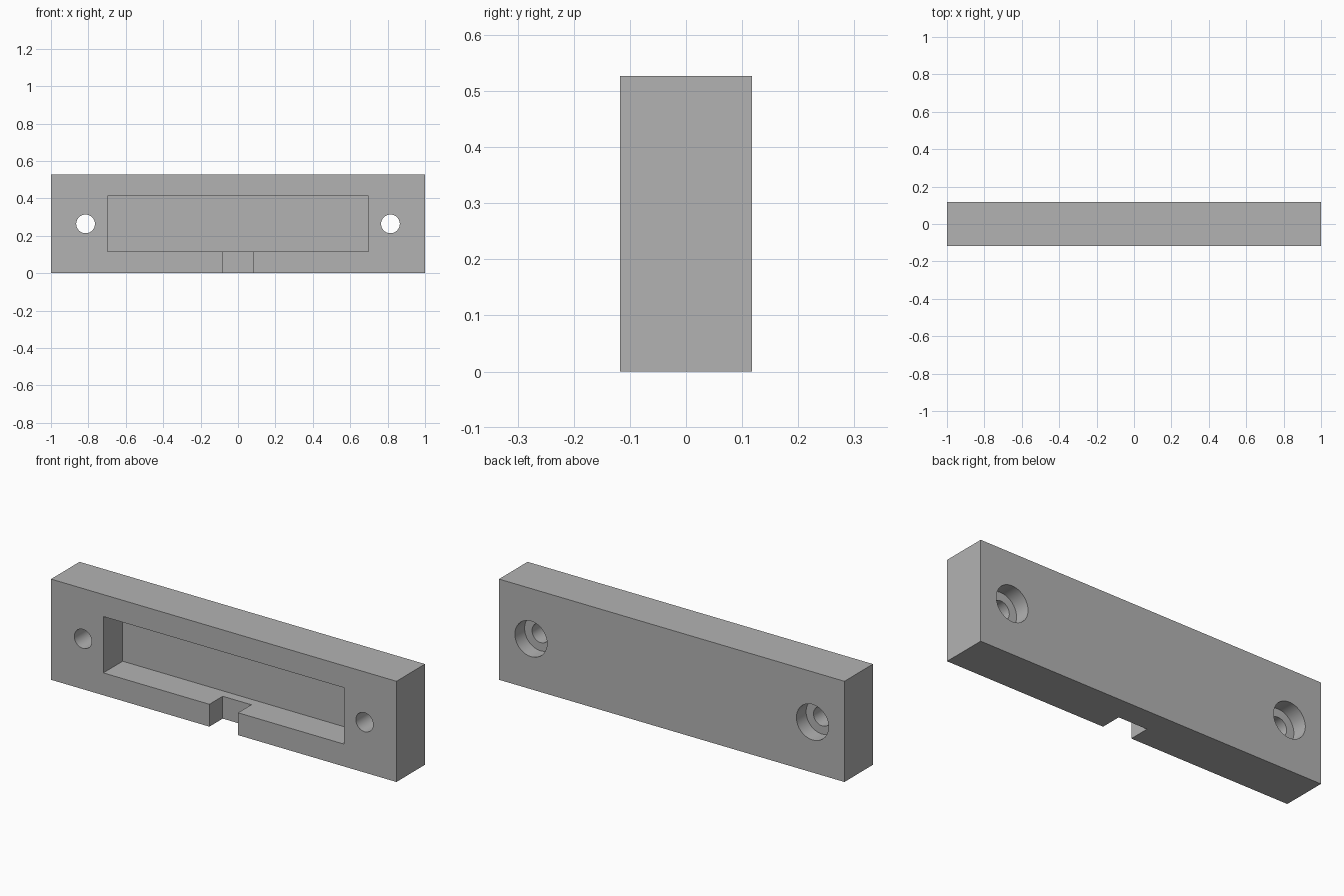
import bpy
import math

if "Cube" in bpy.data.objects:
    bpy.data.objects.remove(bpy.data.objects["Cube"], do_unlink=True)

WIDTH, DEPTH, HEIGHT = 2.0, 0.236, 0.527
FRONT, BACK = -DEPTH / 2, DEPTH / 2
OVER = 0.1  # how far cutters stick out of the block

grey = bpy.data.materials.new("plain grey")
grey.use_nodes = True
colour = (0.45, 0.45, 0.45, 1)
grey.diffuse_color = colour
grey.node_tree.nodes["Principled BSDF"].inputs["Base Color"].default_value = colour


def box(name, x0, x1, y0, y1, z0, z1):
    bpy.ops.mesh.primitive_cube_add(
        size=1, location=((x0 + x1) / 2, (y0 + y1) / 2, (z0 + z1) / 2))
    ob = bpy.context.object
    ob.name = name
    ob.scale = (x1 - x0, y1 - y0, z1 - z0)
    bpy.ops.object.transform_apply(location=False, rotation=False, scale=True)
    ob.data.materials.append(grey)
    return ob


def bore(name, x, z, radius, y0, y1):
    bpy.ops.mesh.primitive_cylinder_add(
        vertices=64, radius=radius, depth=y1 - y0,
        location=(x, (y0 + y1) / 2, z), rotation=(math.pi / 2, 0, 0))
    ob = bpy.context.object
    ob.name = name
    ob.data.materials.append(grey)
    return ob


# Main block
block = box("mounting_block", -WIDTH / 2, WIDTH / 2, FRONT, BACK, 0, HEIGHT)

# Front pocket and the cable notch that opens it to the underside
cutters = [
    box("pocket_cutter", -0.697, 0.697, FRONT - OVER, FRONT + 0.16, 0.117, 0.412),
    box("notch_cutter", -0.083, 0.083, FRONT - OVER, FRONT + 0.11, -OVER, 0.2),
]

# Screw holes, counterbored from the back
for side, x in (("right", -0.815), ("left", 0.815)):
    z = HEIGHT / 2
    cutters.append(bore(side + "_hole_cutter", x, z, 0.05, FRONT - OVER, BACK + OVER))
    cutters.append(bore(side + "_counterbore_cutter", x, z, 0.093, BACK - 0.08, BACK + OVER))

# Carve the block, then discard the cutters
bpy.ops.object.select_all(action="DESELECT")
block.select_set(True)
bpy.context.view_layer.objects.active = block
for cutter in cutters:
    cutter.hide_render = True
    cut = block.modifiers.new(cutter.name, "BOOLEAN")
    cut.operation = "DIFFERENCE"
    cut.solver = "EXACT"
    cut.object = cutter
    bpy.ops.object.modifier_apply(modifier=cut.name)
for cutter in cutters:
    bpy.data.objects.remove(cutter, do_unlink=True)

bpy.ops.object.shade_smooth_by_angle(angle=math.radians(30))
